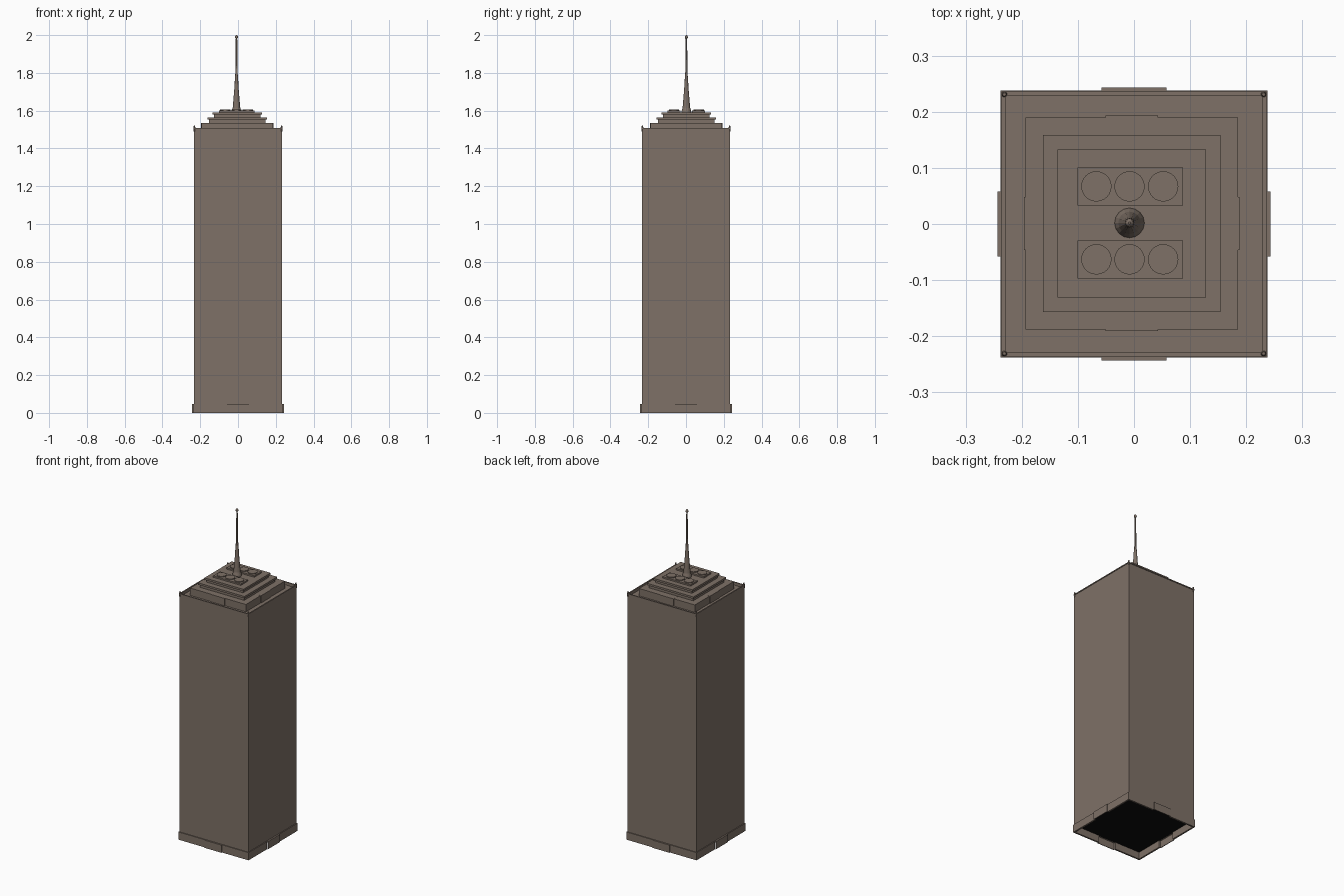
import bpy, bmesh, math

if "Cube" in bpy.data.objects:
    bpy.data.objects.remove(bpy.data.objects["Cube"])


def material(name, rgb):
    m = bpy.data.materials.new(name)
    m.diffuse_color = (*rgb, 1)
    m.use_nodes = True
    m.node_tree.nodes["Principled BSDF"].inputs["Base Color"].default_value = m.diffuse_color
    return m


STONE = material("brown stone", (0.21, 0.165, 0.135))
BLACK = material("black underside", (0.004, 0.004, 0.004))


def finish(name, bm, mat):
    bmesh.ops.recalc_face_normals(bm, faces=bm.faces)
    me = bpy.data.meshes.new(name)
    bm.to_mesh(me)
    bm.free()
    me.materials.append(mat)
    ob = bpy.data.objects.new(name, me)
    bpy.context.collection.objects.link(ob)
    return ob


def box(name, x0, x1, y0, y1, z0, z1, mat=STONE):
    bm = bmesh.new()
    bmesh.ops.create_cube(bm, size=1)
    for v in bm.verts:
        v.co.x = x1 if v.co.x > 0 else x0
        v.co.y = y1 if v.co.y > 0 else y0
        v.co.z = z1 if v.co.z > 0 else z0
    return finish(name, bm, mat)


def lathe(name, x, y, profile, n=16):
    # closed solid of revolution from (radius, height) pairs
    bm = bmesh.new()
    rings = [[bm.verts.new((x + r * math.cos(2 * math.pi * i / n),
                            y + r * math.sin(2 * math.pi * i / n), z))
              for i in range(n)] for r, z in profile]
    for a, b in zip(rings, rings[1:]):
        for i in range(n):
            bm.faces.new((a[i], a[(i + 1) % n], b[(i + 1) % n], b[i]))
    bm.faces.new(rings[0])
    bm.faces.new(rings[-1])
    return finish(name, bm, STONE)


def frame(name, outer, inner, z0, z1):
    # square ring built from four walls
    for s in (-1, 1):
        a, b = sorted((s * inner, s * outer))
        box(name + "_y", -outer, outer, a, b, z0, z1)
        box(name + "_x", a, b, -inner, inner, z0, z1)


# tower shaft, black recessed underside, raised roof edge
SKIRT, ROOF, TOP = 0.045, 1.49, 1.508
box("shaft", -0.233, 0.233, -0.233, 0.233, SKIRT, ROOF)
box("underside", -0.232, 0.232, -0.232, 0.232, SKIRT - 0.003, SKIRT + 0.001, BLACK)
frame("parapet", 0.233, 0.229, ROOF, TOP)
frame("parapet_cap", 0.236, 0.229, TOP - 0.006, TOP)

# open skirt at the foot, with a projecting porch in the middle of each side
def skirt_side(turn):
    parts = [box("skirt_left", -0.238, -0.058, -0.238, -0.228, 0, SKIRT + 0.002),
             box("skirt_right", 0.058, 0.238, -0.238, -0.228, 0, SKIRT + 0.002),
             box("porch_plate", -0.058, 0.058, -0.243, -0.239, 0, SKIRT + 0.002),
             box("porch_top", -0.058, 0.058, -0.239, -0.228, SKIRT - 0.003, SKIRT + 0.002)]
    for p in parts:
        p.rotation_euler.z = turn


for k in range(4):
    skirt_side(k * math.pi / 2)

# corner posts
for sx in (-1, 1):
    for sy in (-1, 1):
        lathe("corner_post", sx * 0.231, sy * 0.231,
              [(0.005, ROOF), (0.005, 1.512), (0.003, 1.521)], 10)

# stepped crown, each step a wall with a slightly wider slab
CX, CY = -0.004, 0.001
for name, h, z0, z1 in (("first_step", 0.189, ROOF, 1.535),
                        ("second_step", 0.158, 1.535, 1.564),
                        ("third_step", 0.132, 1.564, 1.591)):
    wall = h - (0 if z0 == ROOF else 0.008)
    box(name + "_wall", CX - wall, CX + wall, CY - wall, CY + wall, z0, z1 - 0.01)
    box(name + "_slab", CX - h, CX + h, CY - h, CY + h, z1 - 0.012, z1)

# shallow bays on the first step
box("bay_front_back", CX - 0.047, CX + 0.047, CY - 0.192, CY + 0.192, ROOF, 1.5352)
box("bay_sides", CX - 0.192, CX + 0.192, CY - 0.047, CY + 0.047, ROOF, 1.5352)

# roof machinery: two pads with three round fans each
for y in (0.067, -0.063):
    box("fan_pad", -0.101, 0.087, y - 0.034, y + 0.034, 1.59, 1.600)
    for x in (-0.067, -0.008, 0.052):
        lathe("fan", x, y, [(0.027, 1.598), (0.027, 1.605)], 24)

# mast with flared foot and ball tip
mast = lathe("mast", -0.008, 0.002,
             [(0.027, 1.589), (0.025, 1.60), (0.02, 1.615), (0.017, 1.65), (0.012, 1.71),
              (0.0085, 1.77), (0.006, 1.80), (0.005, 1.88), (0.004, 1.98)], 16)
lathe("mast_tip", -0.008, 0.002,
      [(0.003, 1.98), (0.007, 1.984), (0.008, 1.99), (0.006, 1.996), (0.002, 2.0)], 12)
